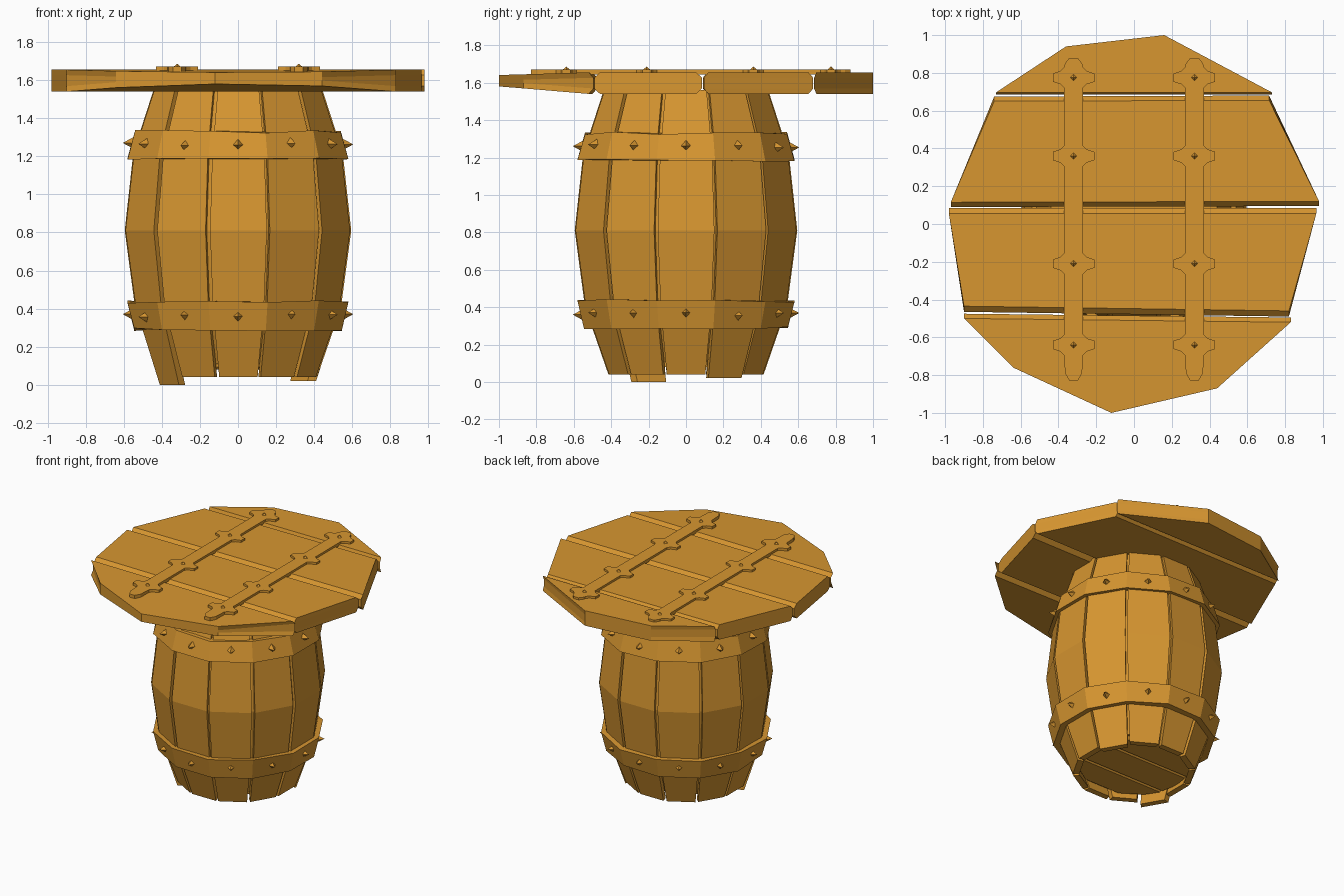
import bpy, bmesh, math, random
from mathutils import Matrix, Vector

random.seed(4)
cube = bpy.data.objects.get("Cube")
if cube:
    bpy.data.objects.remove(cube, do_unlink=True)

wood = bpy.data.materials.new("warm_wood")
wood.use_nodes = True
color = (0.68, 0.305, 0.03, 1)
wood.diffuse_color = color
bsdf = next(n for n in wood.node_tree.nodes if n.type == 'BSDF_PRINCIPLED')
bsdf.inputs["Base Color"].default_value = color


def finish(name, bm):
    bmesh.ops.recalc_face_normals(bm, faces=bm.faces[:])
    mesh = bpy.data.meshes.new(name)
    bm.to_mesh(mesh)
    bm.free()
    mesh.materials.append(wood)
    obj = bpy.data.objects.new(name, mesh)
    bpy.context.collection.objects.link(obj)
    return obj


def loft(bm, rings, cap=True, closed=False):
    """Join rings of points with quads, capping the ends or closing the loop."""
    vs = [[bm.verts.new(p) for p in ring] for ring in rings]
    pairs = list(zip(vs, vs[1:])) + ([(vs[-1], vs[0])] if closed else [])
    for a, b in pairs:
        for i in range(len(a)):
            j = (i + 1) % len(a)
            bm.faces.new((a[i], a[j], b[j], b[i]))
    if cap and not closed:
        bm.faces.new(vs[0][::-1])
        bm.faces.new(vs[-1])


SIDES = 12
STEP = math.tau / SIDES
TAN = math.tan(STEP / 2)


def ring(apothem, z, wobble=0):
    r = apothem / math.cos(STEP / 2)
    return [(r * math.cos((i + .5) * STEP), r * math.sin((i + .5) * STEP),
             z + random.uniform(-wobble, wobble)) for i in range(SIDES)]


# Barrel staves, each a bowed board with a narrow gap to its neighbours
profile = [(.415, .04), (.54, .40), (.595, .81), (.55, 1.22), (.44, 1.56)]
for k in range(SIDES):
    bm = bmesh.new()
    drop = {1: .02, 7: .04}.get(k, 0)
    left, right = random.uniform(.007, .014), random.uniform(.007, .014)
    rings = []
    for n, (a, z) in enumerate(profile):
        z -= drop if n == 0 else 0
        w, inner = a * TAN, a - .045
        wi = inner * TAN
        rings.append([(inner, -wi + left, z), (a, -w + left, z),
                      (a, w - right, z), (inner, wi - right, z)])
    loft(bm, rings)
    bm.transform(Matrix.Rotation(k * STEP, 4, 'Z'))
    finish(f"stave_{k + 1}", bm)

# Core behind the stave gaps
bm = bmesh.new()
loft(bm, [ring(a - .025, max(z, .11)) for a, z in profile])
finish("barrel_core", bm)

# Iron-style hoops
for name, low, high in (("lower_hoop", (.545, .29), (.58, .435)),
                        ("upper_hoop", (.58, 1.185), (.54, 1.33))):
    bm = bmesh.new()
    (r0, z0), (r1, z1) = low, high
    loft(bm, [ring(r0 - .05, z0), ring(r0, z0, .008), ring(r1, z1, .008),
              ring(r1 - .05, z1)], closed=True)
    finish(name, bm)


def stud(bm, matrix, size, height):
    """Four-sided pyramid pointing along the local z axis."""
    bmesh.ops.create_cone(bm, cap_ends=True, segments=4, radius1=size, radius2=0,
                          depth=height, matrix=matrix)


# Hoop studs, one on each face
for name, z in (("lower_studs", .365), ("upper_studs", 1.265)):
    bm = bmesh.new()
    for k in range(SIDES):
        turn = Matrix.Rotation(k * STEP, 4, 'Z')
        place = Matrix.Translation((.575, 0, z + random.uniform(-.012, .008)))
        stud(bm, turn @ place @ Matrix.Rotation(math.pi / 2, 4, 'Y'), .033, .06)
    finish(name, bm)


def plank(name, outline, z0, z1, inset, lift=0):
    """Board whose seam corners (third value = inset direction) are chamfered."""
    bm = bmesh.new()
    c = (z1 - z0) * .25
    rings = []
    for z, s in ((z0, 1), (z0 + c, 0), (z1 - c, 0), (z1, 1)):
        rings.append([])
        for x, y, d in outline:
            tip = max(0, -y - .5) * lift
            squeeze = tip * (1 if z < (z0 + z1) / 2 else -.35)
            rings[-1].append((x, y + d * s * inset, z + squeeze))
    loft(bm, rings)
    return finish(name, bm)


# Tabletop planks
LOW, TOP = 1.54, 1.655
plank("top_plank_back", [(-.73, .685, 1), (.73, .685, 1), (.16, 1, 0),
                         (-.36, .94, 0)], LOW, TOP, .012)
plank("top_plank_mid_back", [(-.97, .09, 1), (.98, .095, 1), (.715, .68, -1),
                             (-.74, .675, -1)], LOW, TOP, .025)
plank("top_plank_mid_front", [(-.9, -.465, 1), (.82, -.49, 1), (.965, .085, -1),
                              (-.98, .085, -1)], LOW, TOP, .03)
plank("top_plank_front", [(-.9, -.475, -1), (-.64, -.76, 0), (-.12, -1, 0),
                          (.44, -.87, 0), (.83, -.495, -1)], LOW, TOP, .025, .08)

# Barrel bottom boards
R = .39
cuts = [-.36, -.14, .12, .36]
for n, (y0, y1) in enumerate(zip(cuts, cuts[1:])):
    ys = [(y0, 1), ((y0 + y1) / 2, 0), (y1, -1)]
    edge = [(math.sqrt(R * R - y * y), y, d) for y, d in ys]
    plank(f"bottom_board_{n + 1}", edge + [(-x, y, d) for x, y, d in edge[::-1]],
          .08, .13, .012)

# Straps across the tabletop, with lugs and studs
lugs = [-.64, -.21, .36, .775]
side = [(.022, -.83), (.045, -.79)]
for y in lugs:
    side += [(.05, y - .055), (.07, y - .035), (.11, y - .022),
             (.11, y + .022), (.07, y + .035), (.05, y + .055)]
side += [(.045, .85), (.022, .88)]
for name, x0 in (("right_strap", -.32), ("left_strap", .32)):
    bm = bmesh.new()
    outline = [(x0 + x, y) for x, y in side] + [(x0 - x, y) for x, y in side[::-1]]
    loft(bm, [[(x, y, z) for x, y in outline] for z in (1.645, 1.671)])
    for y in lugs:
        stud(bm, Matrix.Translation((x0, y, 1.675)), .026, .024)
    finish(name, bm)
